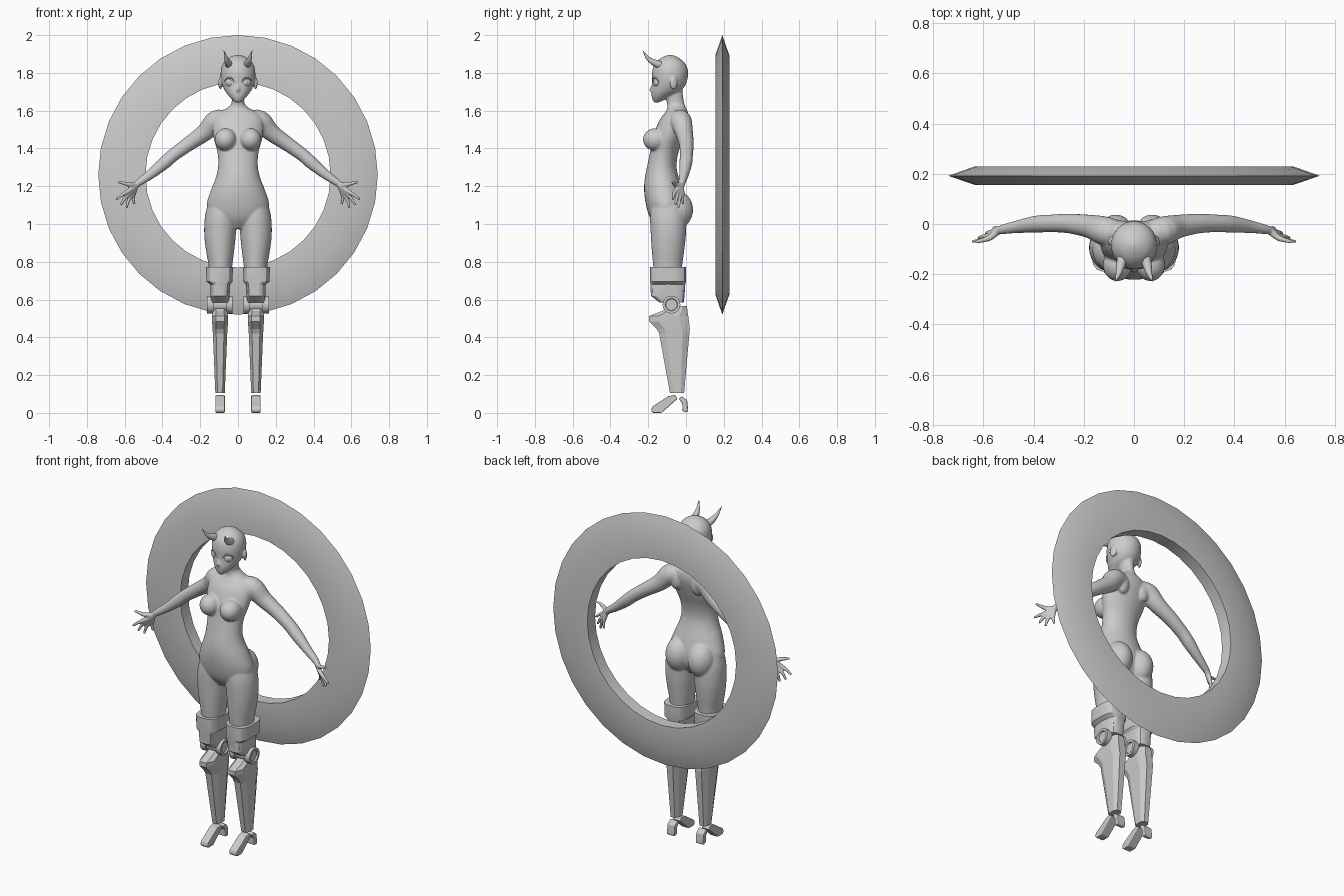
import bpy, bmesh, math
from mathutils import Vector, Matrix

def finish(bm, name, angle=None, remesh=None, smooth=0):
    bmesh.ops.recalc_face_normals(bm, faces=bm.faces)
    me = bpy.data.meshes.new(name)
    bm.to_mesh(me)
    bm.free()
    ob = bpy.data.objects.new(name, me)
    bpy.context.collection.objects.link(ob)
    if remesh:
        m = ob.modifiers.new("blend", 'REMESH')
        m.mode, m.voxel_size, m.use_smooth_shade = 'VOXEL', remesh, True
        m = ob.modifiers.new("soften", 'SMOOTH')
        m.factor, m.iterations = 0.5, smooth
    if angle:
        bpy.context.view_layer.objects.active = ob
        ob.select_set(True)
        bpy.ops.object.shade_smooth_by_angle(angle=math.radians(angle))
        ob.select_set(False)
    return ob

def refine(rows, k=4):
    """Catmull-Rom interpolation of tuples."""
    out = []
    for i in range(len(rows) - 1):
        a, b, c, d = (rows[max(i - 1, 0)], rows[i], rows[i + 1], rows[min(i + 2, len(rows) - 1)])
        for j in range(k):
            t = j / k
            out.append(tuple(0.5 * (2 * q + (r - p) * t + (2 * p - 5 * q + 4 * r - s) * t * t
                                    + (3 * q - p - 3 * r + s) * t ** 3) for p, q, r, s in zip(a, b, c, d)))
    return out + [rows[-1]]

def skin(bm, rings, closed=False):
    rings = [[bm.verts.new(p) for p in r] for r in rings]
    n = len(rings[0])
    pairs = list(zip(rings, rings[1:])) + ([(rings[-1], rings[0])] if closed else [])
    for a, b in pairs:
        for i in range(n):
            bm.faces.new((a[i], a[(i + 1) % n], b[(i + 1) % n], b[i]))
    if not closed:
        bm.faces.new(rings[0])
        bm.faces.new(rings[-1])

def loft(bm, rows, n=32, power=1.0, off=0.0, side=1):
    """Rows of (z, x centre, half width, y front, y back)."""
    ang = [2 * math.pi * (i + off) / n for i in range(n)]
    f = lambda v: math.copysign(abs(v) ** power, v)
    top = max(f(math.cos(a)) for a in ang)
    skin(bm, [[(side * (cx + w * f(math.cos(a)) / top),
                (yf + yb) / 2 + (yb - yf) / 2 * f(math.sin(a)) / top, z) for a in ang]
              for z, cx, w, yf, yb in rows])

def tube(bm, rows, side=1, n=14):
    """Rows of (x, y, z, radius)."""
    pts = [Vector((side * r[0], r[1], r[2])) for r in rows]
    rings = []
    for i, p in enumerate(pts):
        t = pts[min(i + 1, len(pts) - 1)] - pts[max(i - 1, 0)]
        q = t.to_track_quat('Z', 'Y')
        rings.append([p + q @ Vector((rows[i][3] * math.cos(2 * math.pi * k / n),
                                      rows[i][3] * math.sin(2 * math.pi * k / n), 0)) for k in range(n)])
    skin(bm, rings)

def ball(bm, c, r, rot=0.0):
    bmesh.ops.create_uvsphere(bm, u_segments=24, v_segments=14, radius=1,
        matrix=Matrix.Translation(c) @ Matrix.Rotation(rot, 4, 'Z') @ Matrix.Diagonal((*r, 1)))

def prism(bm, profile, x0, x1):
    """Extrude a (y, z) outline along x."""
    skin(bm, [[(x, y, z) for y, z in profile] for x in (x0, x1)])

# Body: torso, head, limbs blended into one smooth skin
bm = bmesh.new()
torso = [(.975, 0, .06, -.15, -.05), (1.03, 0, .145, -.19, -.01), (1.1, 0, .166, -.212, 0),
         (1.18, 0, .143, -.222, -.018), (1.25, 0, .116, -.217, -.04), (1.31, 0, .105, -.205, -.05),
         (1.38, 0, .109, -.19, -.04), (1.46, 0, .13, -.175, -.012), (1.54, 0, .135, -.145, .012),
         (1.585, 0, .115, -.115, .012), (1.61, 0, .065, -.1, .002), (1.635, 0, .036, -.1, -.008),
         (1.67, 0, .034, -.11, -.015), (1.72, 0, .036, -.12, -.02)]
loft(bm, refine(torso))
head = [(1.643, 0, .01, -.168, -.145), (1.655, 0, .026, -.176, -.12), (1.675, 0, .046, -.182, -.085),
        (1.70, 0, .066, -.184, -.035), (1.73, 0, .081, -.18, -.006), (1.76, 0, .089, -.18, .006),
        (1.80, 0, .092, -.18, .012), (1.84, 0, .084, -.17, .002), (1.87, 0, .062, -.145, -.025),
        (1.888, 0, .032, -.115, -.053), (1.895, 0, .008, -.09, -.076)]
loft(bm, refine(head))
tube(bm, [(0, -.172, 1.745, .005), (0, -.184, 1.715, .009), (0, -.19, 1.703, .008)])
leg = [(1.12, .085, .07, -.18, -.02), (1.04, .091, .084, -.19, -.0), (.95, .095, .084, -.187, 0),
       (.87, .095, .076, -.182, -.008), (.78, .093, .063, -.174, -.02), (.7, .094, .055, -.165, -.025),
       (.59, .095, .045, -.145, -.03)]
arm = [(.05, -.045, 1.545, .05), (.115, -.028, 1.545, .058), (.175, -.01, 1.485, .047),
       (.26, .002, 1.425, .039), (.34, .002, 1.367, .035), (.39, -.001, 1.323, .034),
       (.46, -.01, 1.265, .026), (.535, -.024, 1.212, .018)]
for s in (1, -1):
    loft(bm, refine(leg), side=s)
    tube(bm, refine(arm), s, 20)
    ball(bm, (s * .066, -.162, 1.447), (.058, .066, .06))
    ball(bm, (s * .073, -.05, 1.075), (.076, .088, .1))
    ball(bm, (s * .07, -.012, 1.53), (.04, .03, .06))
    ball(bm, (s * .093, -.065, 1.745), (.009, .022, .034), s * .35)
finish(bm, "body", remesh=.005, smooth=8)

# Hands: five fingers fanning out from each wrist
fingers = [[(.575, -.055, 1.208, .012), (.605, -.065, 1.216, .009), (.632, -.072, 1.222, .006)],
           [(.58, -.055, 1.175, .012), (.612, -.065, 1.155, .009), (.645, -.07, 1.13, .006)],
           [(.573, -.045, 1.165, .012), (.6, -.05, 1.135, .009), (.62, -.055, 1.1, .006)],
           [(.562, -.032, 1.16, .012), (.581, -.035, 1.122, .009), (.59, -.04, 1.085, .006)],
           [(.55, -.02, 1.165, .012), (.555, -.018, 1.135, .009), (.548, -.015, 1.105, .006)]]
for s, side in ((1, "left"), (-1, "right")):
    bm = bmesh.new()
    for f in fingers:
        tube(bm, refine([(.522, -.021, 1.222, .016), (.54, -.026, 1.205, .016)] + f), s)
    finish(bm, side + "_hand", remesh=.004, smooth=3)

# Eyes with iris discs and upper lids
bm = bmesh.new()
for s in (1, -1):
    ball(bm, (s * .045, -.158, 1.75), (.025, .013, .022), s * .4)
    ball(bm, (s * .043, -.167, 1.749), (.012, .007, .016), s * .4)
    tube(bm, refine([(.02, -.176, 1.75, .002), (.03, -.175, 1.768, .004), (.047, -.168, 1.775, .004),
                     (.063, -.155, 1.768, .004), (.073, -.144, 1.755, .002)]), s, 8)
finish(bm, "eyes", 40)

# Horns
bm = bmesh.new()
for s in (1, -1):
    tube(bm, refine([(.045, -.125, 1.838, .021), (.053, -.165, 1.853, .018), (.062, -.2, 1.876, .011),
                     (.075, -.229, 1.918, .001)]), s, 16)
finish(bm, "horns", 40)

# Large faceted ring behind the figure
bm = bmesh.new()
section = [(.74, .192), (.635, .229), (.49, .229), (.49, .156), (.635, .156)]
skin(bm, [[(r * math.sin(a), y, 1.26 + r * math.cos(a)) for r, y in section]
          for a in (2 * math.pi * i / 32 for i in range(32))], closed=True)
finish(bm, "halo_ring", 25)

# Mechanical lower legs
cuff = [(.585, .095, .046, -.14, -.012), (.62, .095, .05, -.186, -.008), (.68, .093, .052, -.188, -.004),
        (.695, .098, .069, -.19, 0), (.772, .098, .071, -.19, .001)]
shin = [(.105, .095, .025, -.085, -.01), (.42, .095, .038, -.142, .018), (.445, .095, .04, -.155, .02),
        (.485, .095, .042, -.195, .016), (.512, .095, .042, -.195, .012), (.54, .095, .04, -.125, .008),
        (.567, .095, .036, -.085, .004)]
knee = [(.036, .001), (.036, .03), (.028, .033), (.028, .047), (.06, .047), (.06, .038), (.128, .038),
        (.128, .047), (.163, .047), (.163, .033), (.155, .03), (.155, .001)]
toe = [(-.185, .012), (-.175, 0), (-.13, 0), (-.045, .075), (-.058, .095), (-.095, .088), (-.18, .032)]
heel = [(-.038, .075), (-.022, .088), (.006, .066), (.012, .012), (.006, .004), (-.018, .008), (-.02, .05)]
for s, side in ((1, "left"), (-1, "right")):
    bm = bmesh.new()
    loft(bm, cuff, 16, .6, .5, s)
    finish(bm, side + "_thigh_cuff", 25)
    bm = bmesh.new()
    loft(bm, shin, 8, .7, .5, s)
    finish(bm, side + "_shin")
    bm = bmesh.new()
    skin(bm, [[(s * x, -.077 + r * math.cos(a), .573 + r * math.sin(a))
               for a in (2 * math.pi * i / 24 for i in range(24))] for x, r in knee])
    finish(bm, side + "_knee_joint", 35)
    for part, outline in (("toe", toe), ("heel", heel)):
        bm = bmesh.new()
        prism(bm, outline, s * .07, s * .12)
        ob = finish(bm, side + "_" + part)
        m = ob.modifiers.new("soft_edges", 'BEVEL')
        m.width, m.segments = .005, 2
